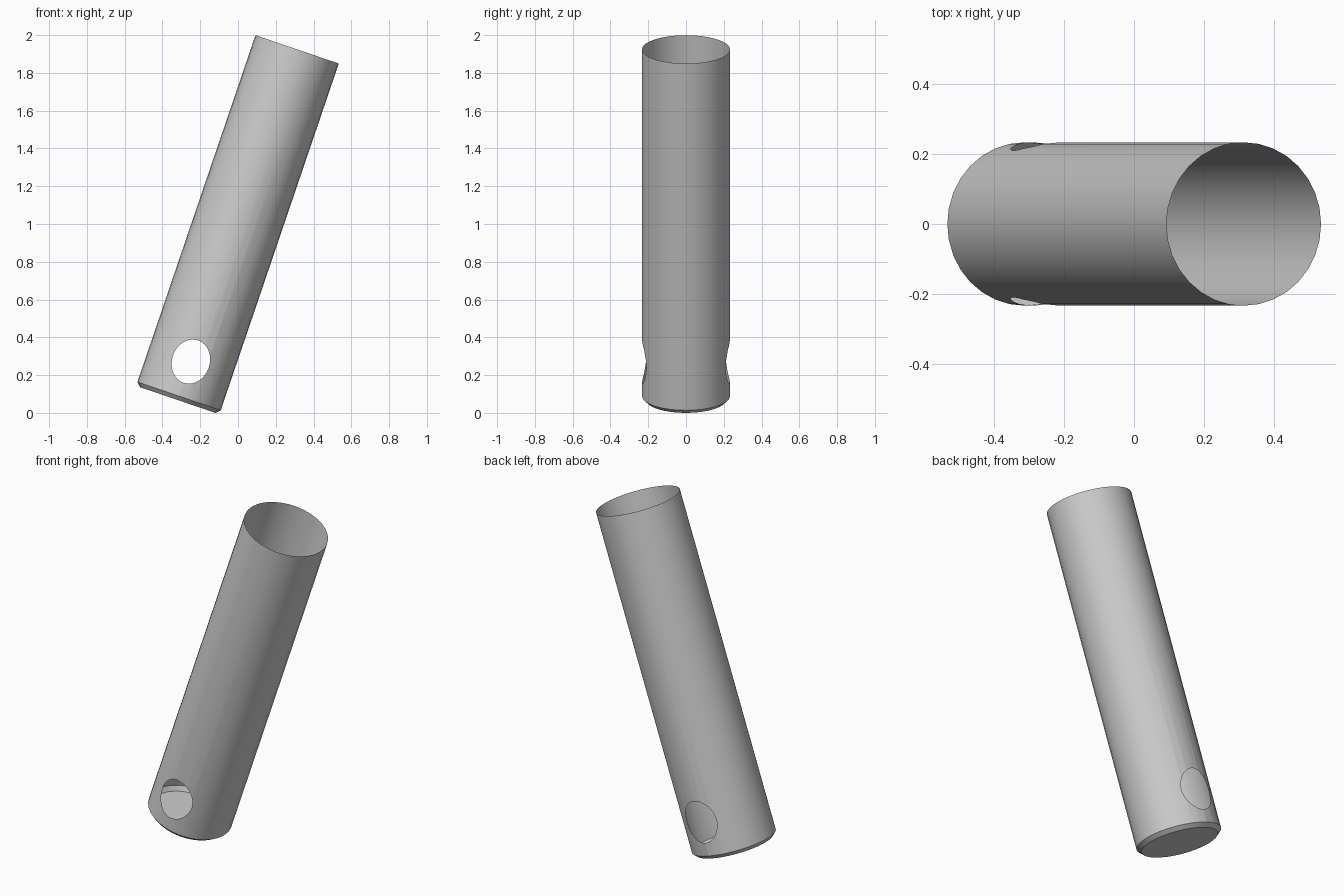
import bpy, bmesh, math
from mathutils import Matrix, Vector

if "Cube" in bpy.data.objects:
    bpy.data.objects.remove(bpy.data.objects["Cube"])

R, CH, L, SIDES = 0.233, 0.022, 1.961, 32
TILT = math.radians(18.8)


def new_object(name, bm):
    mesh = bpy.data.meshes.new(name)
    bmesh.ops.recalc_face_normals(bm, faces=bm.faces[:])
    bm.to_mesh(mesh)
    bm.free()
    obj = bpy.data.objects.new(name, mesh)
    bpy.context.collection.objects.link(obj)
    return obj


# Tube body: lathe-like rings with a chamfered closed bottom
bm = bmesh.new()
rings = []
for r, z in ((R - CH, 0), (R, CH), (R, L)):
    rings.append([bm.verts.new((r * math.cos(2 * math.pi * i / SIDES),
                                r * math.sin(2 * math.pi * i / SIDES), z))
                  for i in range(SIDES)])
for a, b in zip(rings, rings[1:]):
    for i in range(SIDES):
        j = (i + 1) % SIDES
        bm.faces.new((a[i], a[j], b[j], b[i]))
bm.faces.new(rings[0][::-1])
bm.faces.new(rings[-1])
tube = new_object("tube", bm)

# Oval cutter for the cross hole
bm = bmesh.new()
bmesh.ops.create_cone(bm, cap_ends=True, segments=32, radius1=1, radius2=1, depth=1)
bm.transform(Matrix.Translation((0, 0, 0.215))
             @ Matrix.Diagonal((0.1, 1, 0.119, 1))
             @ Matrix.Rotation(math.pi / 2, 4, 'X'))
cutter = new_object("hole_cutter", bm)
cutter.hide_render = True

mod = tube.modifiers.new("cross_hole", 'BOOLEAN')
mod.operation = 'DIFFERENCE'
mod.solver = 'EXACT'
mod.object = cutter
bpy.context.view_layer.objects.active = tube
tube.select_set(True)
cutter.select_set(False)
bpy.ops.object.modifier_apply(modifier=mod.name)
bpy.data.objects.remove(cutter)

# Keep only the thin shell: remove the top cap and the hole tunnel
bm = bmesh.new()
bm.from_mesh(tube.data)
inner = []
for f in bm.faces:
    c = f.calc_center_median()
    on_wall = all(Vector(v.co[:2]).length > R * 0.97 for v in f.verts)
    spans = max(v.co.y for v in f.verts) - min(v.co.y for v in f.verts) > 0.3
    if c.z > L - 0.001 or (on_wall and spans):
        inner.append(f)
bmesh.ops.delete(bm, geom=inner, context='FACES')
bmesh.ops.triangulate(bm, faces=[f for f in bm.faces if len(f.verts) > 4])

# Lean the tube sideways and stand it on the ground
bm.transform(Matrix.Translation((-0.319, 0, 0.068)) @ Matrix.Rotation(TILT, 4, 'Y'))
bm.to_mesh(tube.data)
bm.free()
bpy.ops.object.shade_smooth_by_angle(angle=math.radians(30))
